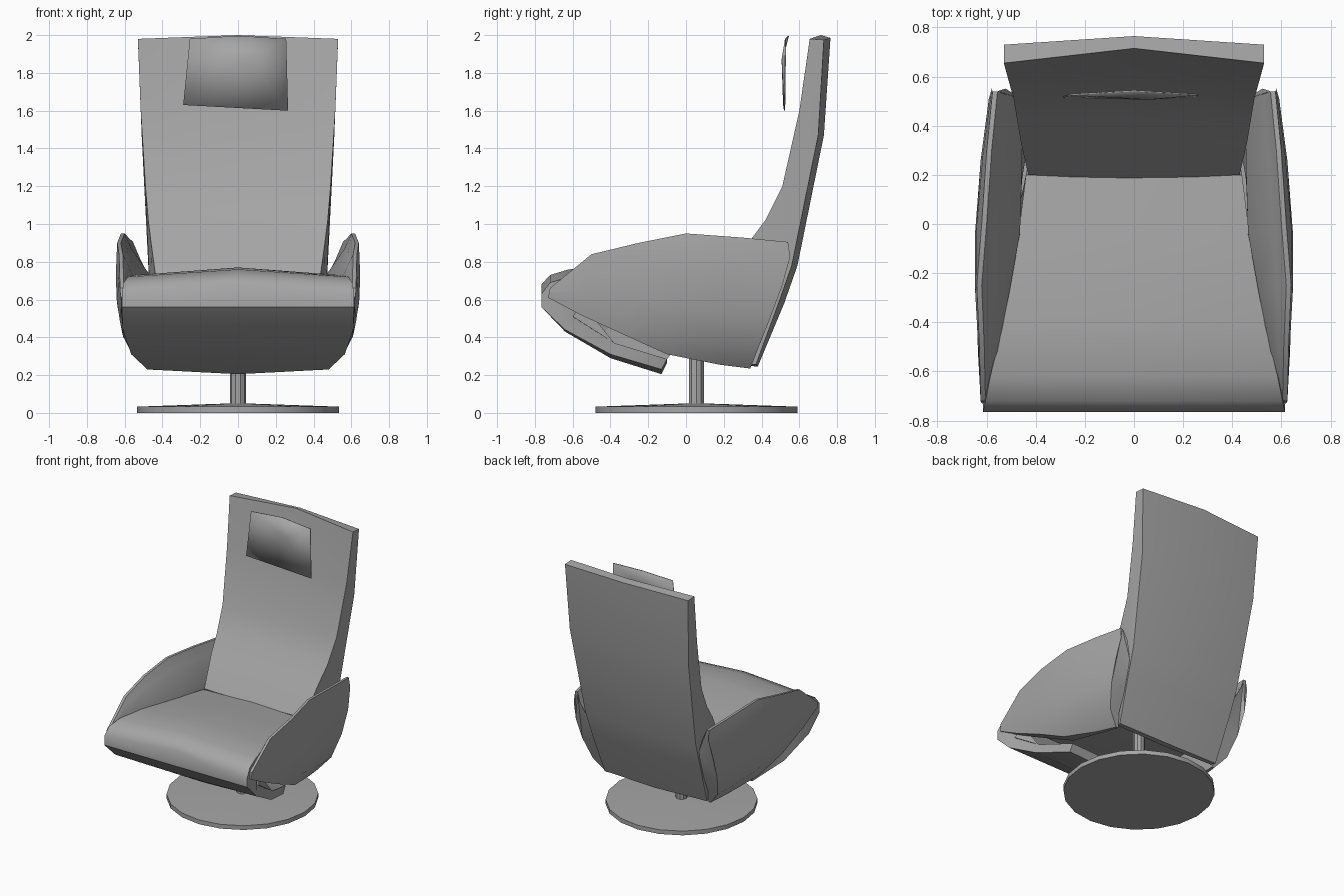
import bpy
import bmesh
import math
from mathutils import Vector

cube = bpy.data.objects.get("Cube")
if cube:
    bpy.data.objects.remove(cube)

grey = bpy.data.materials.new("plain_grey")
grey.use_nodes = True
colour = (0.38, 0.38, 0.38, 1)
grey.diffuse_color = colour
grey.node_tree.nodes["Principled BSDF"].inputs["Base Color"].default_value = colour


def finish(name, bm, angle=35):
    bmesh.ops.recalc_face_normals(bm, faces=bm.faces)
    mesh = bpy.data.meshes.new(name)
    bm.to_mesh(mesh)
    bm.free()
    mesh.materials.append(grey)
    mesh.shade_smooth()
    mesh.set_sharp_from_angle(angle=math.radians(angle))
    obj = bpy.data.objects.new(name, mesh)
    bpy.context.scene.collection.objects.link(obj)
    return obj


def loft(name, rings, angle=35):
    """Skin a row of closed rings and cap both ends."""
    bm = bmesh.new()
    rows = [[bm.verts.new(p) for p in ring] for ring in rings]
    count = len(rows[0])
    for a, b in zip(rows, rows[1:]):
        for i in range(count):
            j = (i + 1) % count
            bm.faces.new((a[i], a[j], b[j], b[i]))
    caps = [bm.faces.new(rows[0]), bm.faces.new(rows[-1])]
    bmesh.ops.triangulate(bm, faces=caps)
    return finish(name, bm, angle)


def cushion(name, profile, angle=35):
    """Side profile of (y, z, half width, centre dy, centre dz)."""
    rings = []
    for side in (-1, 0, 1):
        bulge = 1 - abs(side)
        rings.append([Vector((side * w, y + dy * bulge, z + dz * bulge))
                      for y, z, w, dy, dz in profile])
    return loft(name, rings, angle)


def interpolate(table, value):
    """Piecewise linear lookup in an ascending table."""
    if value <= table[0][0]:
        return table[0][1]
    for (a, p), (b, q) in zip(table, table[1:]):
        if value <= b:
            return p + (q - p) * (value - a) / (b - a)
    return table[-1][1]


def lathe(name, outline, sides, centre_y):
    """Turn an outline of (radius, z) about the upright axis."""
    rings = []
    for radius, z in outline:
        ring = []
        for i in range(sides):
            turn = math.tau * i / sides
            ring.append(Vector((radius * math.cos(turn),
                                centre_y + radius * math.sin(turn), z)))
        rings.append(ring)
    return loft(name, rings)


# Swivel base and column
pivot_y = 0.055
lathe("base_disc", [(0.535, 0), (0.535, 0.033), (0.05, 0.05)], 20, pivot_y)
lathe("column", [(0.042, 0.045), (0.042, 0.56)], 10, pivot_y)

# Seat with its front edge rolled down into a leg rest
cushion("seat", [
    (0.2, 0.67, 0.44, 0, 0.02),
    (-0.08, 0.7, 0.475, 0, 0.03),
    (-0.42, 0.73, 0.535, 0, 0.04),
    (-0.62, 0.72, 0.585, 0, 0.04),
    (-0.72, 0.69, 0.605, 0, 0.04),
    (-0.765, 0.63, 0.615, 0, 0.05),
    (-0.765, 0.56, 0.615, 0, 0),
    (-0.64, 0.44, 0.61, 0, -0.01),
    (-0.4, 0.31, 0.565, 0, -0.02),
    (-0.13, 0.23, 0.48, 0, -0.025),
    (-0.1, 0.285, 0.48, 0, -0.02),
    (-0.38, 0.37, 0.56, 0, -0.01),
    (-0.6, 0.51, 0.6, 0, 0),
    (-0.55, 0.58, 0.55, 0, 0),
    (0.0, 0.5, 0.455, 0, 0),
    (0.25, 0.5, 0.43, 0, 0),
], 40)

# Tall backrest
cushion("backrest", [
    (0.655, 1.98, 0.53, 0.06, 0.02),
    (0.6, 1.6, 0.515, 0.03, 0),
    (0.51, 1.2, 0.49, 0.01, 0),
    (0.42, 1.02, 0.475, 0.01, 0),
    (0.33, 0.9, 0.46, 0, 0),
    (0.2, 0.68, 0.43, -0.02, 0),
    (0.33, 0.26, 0.43, 0, -0.01),
    (0.37, 0.255, 0.44, 0.01, -0.01),
    (0.49, 0.58, 0.465, 0.03, 0),
    (0.56, 0.78, 0.475, 0.03, 0),
    (0.7, 1.47, 0.51, 0.03, 0),
    (0.73, 1.975, 0.53, 0.035, 0.01),
])

# Wedge-shaped arms: outside curve by height, taper by depth, inside by depth
outer_by_z = [(0.23, 0.48), (0.32, 0.57), (0.43, 0.62), (0.65, 0.65),
              (0.9, 0.64), (0.95, 0.62)]
taper_by_y = [(-0.72, 0.025), (-0.27, 0), (0, 0), (0.27, 0.025), (0.56, 0.065)]
inner_by_y = [(-0.77, 0.61), (-0.42, 0.535), (-0.06, 0.465), (0.2, 0.455)]
# Each section runs from its top (y, z) to its bottom (y, z)
sections = [((-0.72, 0.66), (-0.73, 0.61)),
            ((-0.5, 0.84), (-0.55, 0.515)),
            ((-0.25, 0.9), (-0.32, 0.41)),
            ((0, 0.95), (-0.1, 0.31)),
            ((0.3, 0.928), (0.18, 0.255)),
            ((0.54, 0.905), (0.34, 0.235))]
steps = (0, 0.12, 0.35, 0.6, 0.85, 1)

for side, name in ((1, "left_arm"), (-1, "right_arm")):
    rings = []
    for n, (top, bottom) in enumerate(sections):
        outer, inner = [], []
        for t in steps:
            y = top[0] + (bottom[0] - top[0]) * t
            z = top[1] + (bottom[1] - top[1]) * t
            if n == len(sections) - 1:
                y += 0.04 * math.sin(math.pi * math.sqrt(t))
            x = interpolate(outer_by_z, z) - interpolate(taper_by_y, y)
            wall = min(interpolate(inner_by_y, y), x - 0.02)
            lean = min(1, t / 0.35)
            inside = (x - 0.02) * (1 - lean) + wall * lean
            outer.append(Vector((side * x, y, z)))
            inner.append(Vector((side * inside, y, z)))
        rings.append(outer + inner[::-1])
    loft(name, rings)

# Thin headrest pad, fanned around a forward centre point
bm = bmesh.new()
rim = [bm.verts.new(p) for p in ((-0.29, 0.52, 1.63), (0.265, 0.525, 1.6),
                                 (0.255, 0.53, 1.98), (0, 0.545, 1.995),
                                 (-0.255, 0.53, 1.98))]
middle = bm.verts.new((0.06, 0.512, 1.87))
for a, b in zip(rim, rim[1:] + rim[:1]):
    bm.faces.new((a, b, middle))
headrest = finish("headrest", bm)
skin = headrest.modifiers.new("thickness", "SOLIDIFY")
skin.thickness = 0.006
